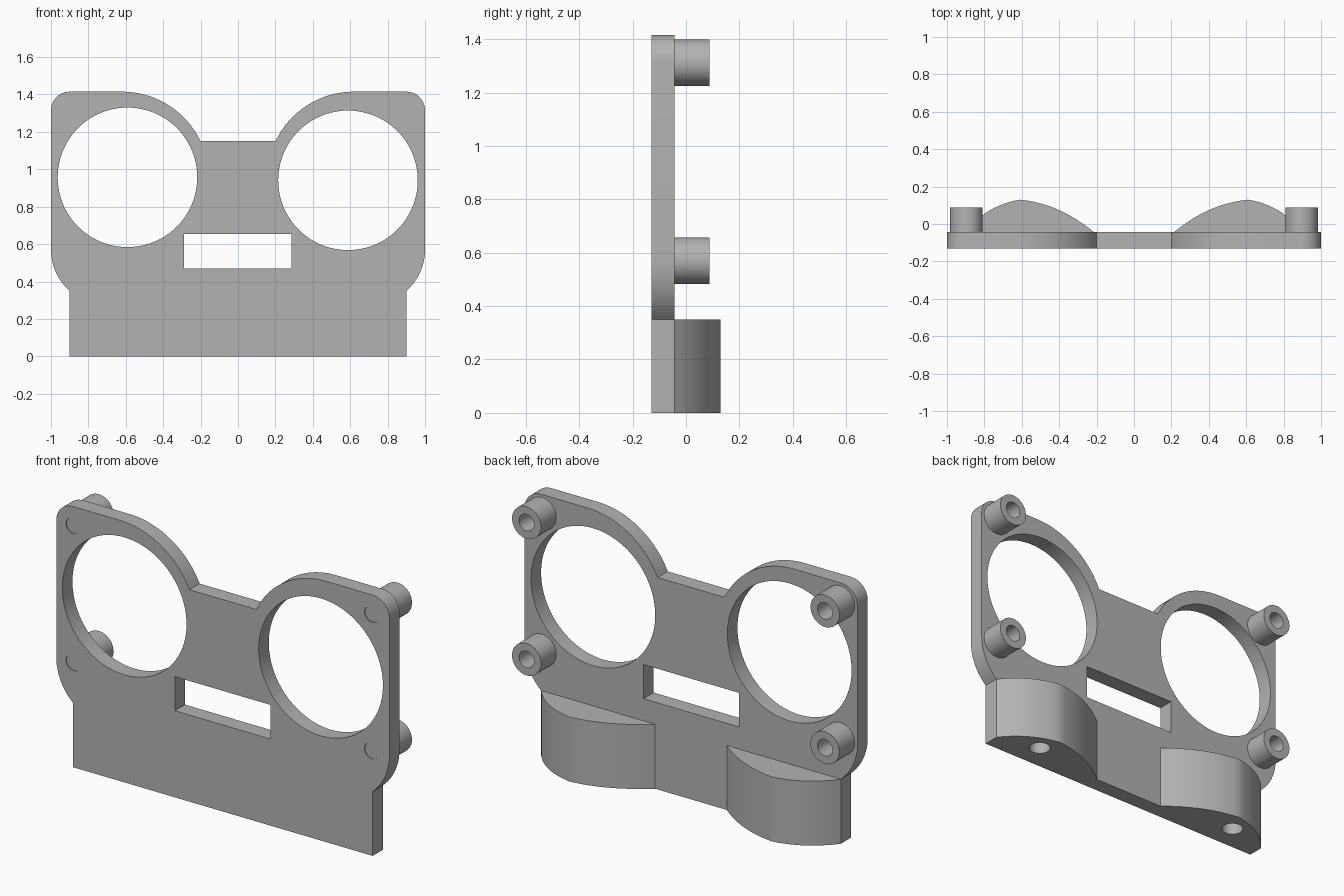
import bpy, bmesh
from math import cos, sin, radians

if "Cube" in bpy.data.objects:
    bpy.data.objects.remove(bpy.data.objects["Cube"])

GREY = (0.45, 0.45, 0.45, 1)
grey = bpy.data.materials.new("plain grey")
grey.use_nodes = True
grey.diffuse_color = GREY
grey.node_tree.nodes["Principled BSDF"].inputs["Base Color"].default_value = GREY

FRONT, BACK = -0.13, -0.043      # faces of the plate
POD_TOP = 0.35


def arc(cx, cy, r, start, end, n=12):
    angles = [radians(start + (end - start) * i / n) for i in range(n + 1)]
    return [(cx + r * cos(a), cy + r * sin(a)) for a in angles]


def circle(cx, cy, r, n=48):
    return arc(cx, cy, r, 0, 360, n)[:-1]


def bezier(a, b, c, n=12):
    ts = [i / n for i in range(n + 1)]
    return [tuple((1 - t) ** 2 * p + 2 * t * (1 - t) * q + t * t * s
                  for p, q, s in zip(a, b, c)) for t in ts]


def extrude(name, loops, low, high, upright=True):
    """Fill the first loop minus the others; extrude along y (upright) or z."""
    curve = bpy.data.curves.new(name + " profile", "CURVE")
    curve.dimensions = "2D"
    curve.fill_mode = "BOTH"
    curve.extrude = (high - low) / 2
    for loop in loops:
        spline = curve.splines.new("POLY")
        spline.points.add(len(loop) - 1)
        for point, (u, v) in zip(spline.points, loop):
            point.co = (u, v, 0, 1)
        spline.use_cyclic_u = True
    temp = bpy.data.objects.new("temp", curve)
    bpy.context.collection.objects.link(temp)
    graph = bpy.context.evaluated_depsgraph_get()
    mesh = bpy.data.meshes.new_from_object(temp.evaluated_get(graph))
    bpy.data.objects.remove(temp)
    bpy.data.curves.remove(curve)

    middle = (low + high) / 2
    bm = bmesh.new()
    bm.from_mesh(mesh)
    for v in bm.verts:
        x, y, z = v.co
        v.co = (x, middle - z, y) if upright else (x, y, middle + z)
    bmesh.ops.remove_doubles(bm, verts=bm.verts, dist=0.0001)
    bmesh.ops.recalc_face_normals(bm, faces=bm.faces)
    bm.to_mesh(mesh)
    bm.free()
    mesh.materials.clear()
    mesh.materials.append(grey)
    obj = bpy.data.objects.new(name, mesh)
    bpy.context.collection.objects.link(obj)
    return obj


def smooth(obj):
    bpy.ops.object.select_all(action="DESELECT")
    obj.select_set(True)
    bpy.context.view_layer.objects.active = obj
    bpy.ops.object.shade_smooth_by_angle(angle=radians(25))


# Face plate: half outline, mirrored, with round openings, slot and screw holes
half = [(0.9, 0), (0.9, POD_TOP)]
half += arc(0.708, 0.57, 0.292, -48.9, 0)[1:]
half += arc(0.9, 1.315, 0.1, 0, 90)
half += arc(0.62, 0.95, 0.465, 90, 154.5, 24)
outline = half + [(-x, z) for x, z in reversed(half)]
slot = [(-0.288, 0.47), (0.285, 0.47), (0.285, 0.655), (-0.288, 0.655)]
screws = [(side * 0.896, z) for side in (-1, 1) for z in (0.57, 1.312)]
openings = [circle(-0.591, 0.957, 0.373, 96), circle(0.588, 0.941, 0.373, 96)]
holes = [circle(x, z, 0.045) for x, z in screws]
smooth(extrude("face_plate", [outline, slot] + openings + holes, FRONT, BACK))

# Hollow screw bosses on the back, each closed near the front face
for i, (x, z) in enumerate(screws):
    ring = [circle(x, z, 0.087), circle(x, z, 0.045)]
    smooth(extrude(f"screw_boss_{i + 1}", ring, BACK, 0.088))
    smooth(extrude(f"boss_floor_{i + 1}", [circle(x, z, 0.045)],
                   FRONT + 0.004, FRONT + 0.016))

# Curved mounting feet with blind holes underneath
apex = (0.61, 0.13)
foot = bezier((0.215, BACK), (0.4, 0.11), apex)
foot += bezier(apex, (0.79, 0.1), (0.9, BACK))[1:]
for side, label in ((1, "left"), (-1, "right")):
    pod = extrude(label + "_foot", [[(side * x, y) for x, y in foot]],
                  0, POD_TOP, upright=False)
    cutter = extrude("hole_cutter", [circle(side * 0.655, 0.016, 0.055)],
                     -0.1, 0.25, upright=False)
    cutter.hide_render = True
    cut = pod.modifiers.new("blind hole", "BOOLEAN")
    cut.object = cutter
    cut.solver = "EXACT"
    bpy.ops.object.select_all(action="DESELECT")
    pod.select_set(True)
    bpy.context.view_layer.objects.active = pod
    bpy.ops.object.modifier_apply(modifier=cut.name)
    bpy.data.objects.remove(cutter)
    smooth(pod)
